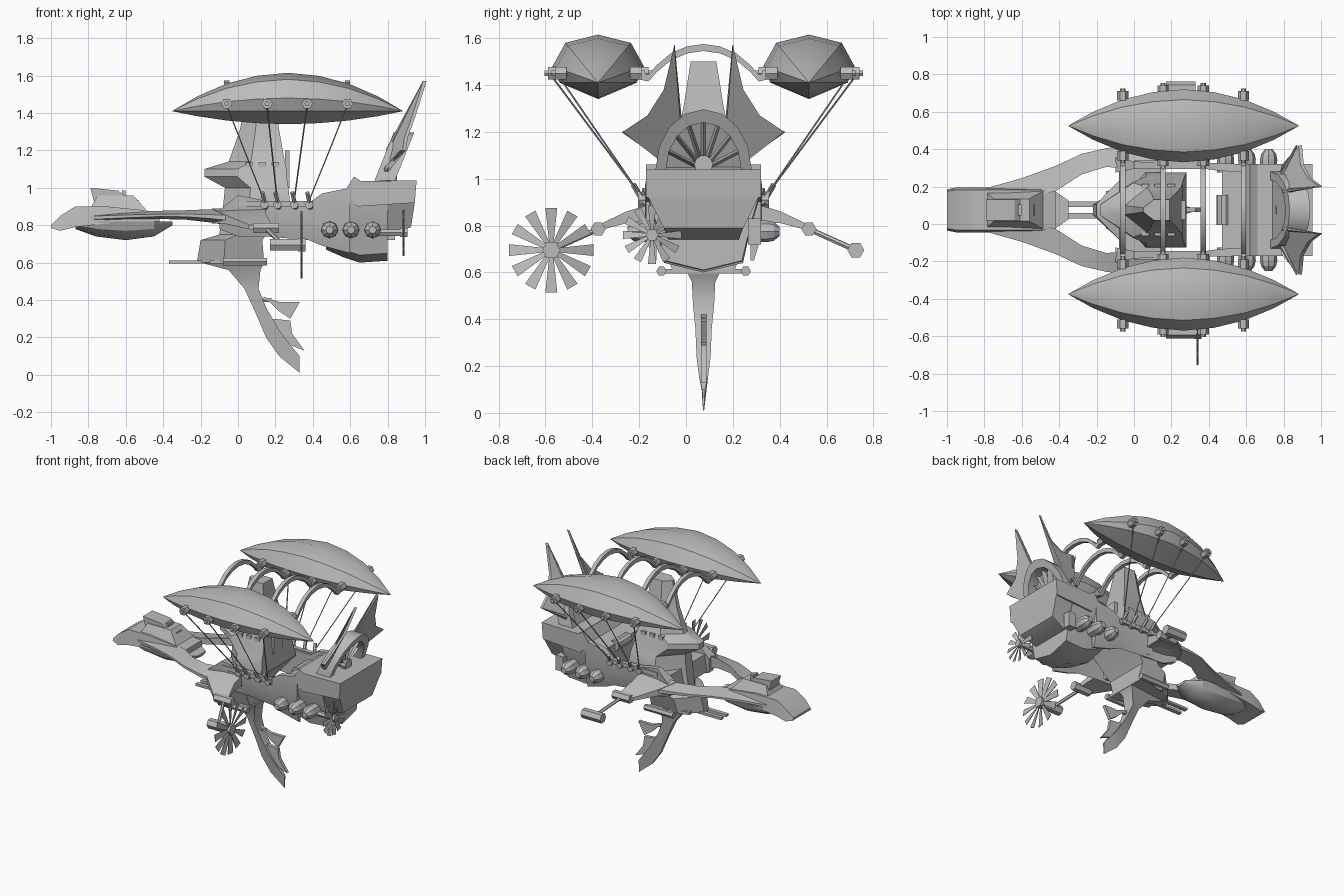
import bpy, bmesh, math
from mathutils import Vector

if "Cube" in bpy.data.objects:
    bpy.data.objects.remove(bpy.data.objects["Cube"])

CY = 0.075  # ship centreline
grey = bpy.data.materials.new("plain grey")
grey.use_nodes = True
grey.diffuse_color = (0.5, 0.5, 0.5, 1)
grey.node_tree.nodes["Principled BSDF"].inputs["Base Color"].default_value = (0.5, 0.5, 0.5, 1)


def mesh(name, verts, faces):
    """Object from points measured off the centreline, with clean normals."""
    me = bpy.data.meshes.new(name)
    me.from_pydata([(x, y + CY, z) for x, y, z in verts], [], faces)
    bm = bmesh.new()
    bm.from_mesh(me)
    bmesh.ops.recalc_face_normals(bm, faces=bm.faces)
    bm.to_mesh(me)
    bm.free()
    me.materials.append(grey)
    ob = bpy.data.objects.new(name, me)
    bpy.context.collection.objects.link(ob)
    return ob


def loft(name, rings):
    """Skin a list of equal rings and cap both ends."""
    n = len(rings[0])
    verts = [v for r in rings for v in r]
    faces = [(i * n + j, i * n + (j + 1) % n, (i + 1) * n + (j + 1) % n, (i + 1) * n + j)
             for i in range(len(rings) - 1) for j in range(n)]
    faces += [tuple(range(n)), tuple(range(len(verts) - n, len(verts)))]
    return mesh(name, verts, faces)


def tube(name, p, q, r, r2=None, n=6):
    p, q = Vector(p), Vector(q)
    d = (q - p).normalized()
    u = d.cross(Vector((0, 0, 1)) if abs(d.z) < 0.9 else Vector((1, 0, 0))).normalized()
    w = d.cross(u)
    ring = lambda c, s: [c + s * (u * math.cos(a) + w * math.sin(a))
                         for a in (2 * math.pi * k / n for k in range(n))]
    return loft(name, [ring(p, r), ring(q, r if r2 is None else r2)])


def slab(name, pts, y, half):
    """Side profile in x and z, extruded across y."""
    return loft(name, [[(x, y + s, z) for x, z in pts] for s in (-half, half)])


def box(name, x, y, z):
    return loft(name, [[(a, y[0], z[0]), (a, y[1], z[0]), (a, y[1], z[1]), (a, y[0], z[1])] for a in x])


def propeller(name, x, y, z, radius):
    tube(name + "_hub", (x - 0.02, y, z), (x + 0.02, y, z), radius * 0.22)
    for k in range(12):
        a = math.pi * k / 6
        c, s = math.cos(a), math.sin(a)
        at = lambda r, t, d: (x + d, y + r * c - t * s, z + r * s + t * c)
        loft(name + "_blade", [[at(r, -t, -.006), at(r, t, .002), at(r, t, .006), at(r, -t, -.002)]
                               for r, t in ((radius * .15, radius * .05), (radius, radius * .14))])


# tower with the flared beak
rings = []
for z, x0, x1, w in ((.6, -.22, .14, .13), (.72, -.2, .13, .17), (.75, -.1, .15, .18), (.9, -.08, .28, .2),
                     (1.0, -.07, .27, .18), (1.06, -.18, .26, .15), (1.1, -.18, .26, .145),
                     (1.14, -.05, .25, .12), (1.31, .01, .22, .085), (1.5, .05, .19, .055)):
    m = x0 + (x1 - x0) * 0.4
    rings.append([(x0, -w * .2, z), (m, -w, z), (x1, -w, z), (x1, w, z), (m, w, z), (x0, w * .2, z)])
loft("tower", rings)
box("tower_door", (.25, .275), (-.05, .05), (1.0, 1.2))
for s in (1, -1):
    for x in (.06, .13, .2):
        box("tower_window", (x - .02, x + .02), (s * .11, s * .14), (1.1, 1.135))

# keel platform, side rollers and swept lower fin
loft("keel_platform", [[(-.15, -.1, z), (.14, -.18, z), (.14, .18, z), (-.15, .1, z)] for z in (.595, .615)])
for s in (1, -1):
    tube("keel_roller", (-.08, s * .18, .605), (.155, s * .18, .605), .022)
    box("keel_prong", (-.37, -.14), (s * .015, s * .045), (.595, .612))
loft("keel_fin", [[(a, -h * .4, b), (c, -h, d), (c, h, d), (a, h * .4, b)] for a, b, c, d, h in (
    (-.2, .6, .14, .6, .07), (-.05, .56, .12, .56, .05), (.035, .46, .11, .46, .045),
    (.09, .34, .15, .36, .035), (.15, .2, .22, .24, .03), (.22, .1, .28, .16, .02), (.33, .01, .33, .1, .006))])
slab("fin_vane", [(.13, .42), (.22, .39), (.33, .39), (.28, .3), (.22, .34), (.18, .38)], 0, .012)
slab("fin_vane", [(.19, .3), (.28, .29), (.29, .22), (.355, .13), (.25, .17), (.19, .24)], 0, .012)
for x, z in ((.11, .4), (.16, .26)):
    tube("vane_pin", (x, 0, z), (x + .07, 0, z), .012)

# open hull sides joined to the stern
for s in (1, -1):
    loft("hull_side", [[(x, s * i, a), (x, s * (o - .03), a), (x, s * o, a + .1), (x, s * o, b), (x, s * i, b)]
                       for x, i, o, a, b in ((-.1, .2, .28, .78, .88), (0, .22, .26, .74, .96), (.15, .22, .25, .74, .93),
                                             (.38, .22, .25, .72, .92), (.45, .21, .25, .69, .97), (.6, .2, .245, .65, 1.0))])
    box("hull_rail", (0, .4), (s * .235, s * .265), (.9, .93))
loft("bow_beam", [[(x, y, z) for x, z in ((-.08, .78), (.14, .76), (.16, .88), (-.06, .9))] for y in (-.23, .23)])
loft("stern_hull", [[(x, 0, a), (x, w * .7, a + .04), (x, w * .85, .8), (x, w, .92), (x, w, b),
                     (x, -w, b), (x, -w, .92), (x, -w * .85, .8), (x, -w * .7, a + .04)]
                    for x, a, b, w in ((.47, .67, .95, .24), (.56, .63, .98, .24), (.65, .6, 1.02, .24), (.8, .61, 1.02, .235))])
slab("stern_castle", [(.57, .98), (.62, 1.06), (.66, 1.035), (.955, 1.04), (.945, .92), (.64, .9)], 0, .245)
loft("stern_counter", [[(.6, -w, z), (x, -w, z), (x, w, z), (.6, w, z)]
                       for z, x, w in ((.92, .945, .235), (.79, .925, .17), (.74, .8, .15))])
tube("deck_roller", (.48, -.08, .93), (.48, .08, .93), .04, n=10)

# stern fan: leaning arch, back plate and radial ribs
lean = lambda x, z: x + (z - 1.04) * .4
arc = [math.pi * k / 8 for k in range(9)]
outline = lambda x, r: [(lean(x, 1.04 + r * math.sin(a) * 1.25), r * math.cos(a), 1.04 + r * math.sin(a) * 1.25) for a in arc]
loft("fan_back", [outline(.74, .19), outline(.77, .19)])
strips = [outline(.73, .205), outline(.84, .205), outline(.84, .16), outline(.73, .16)]
loft("fan_arch", [[st[k] for st in strips] for k in range(9)])
for a in arc:
    u, v = .012 * math.sin(a), .012 * math.cos(a)
    loft("fan_rib", [[(lean(x, z), y + t * u, z - t * v) for x, t in ((.76, -1), (.76, 1), (.76 + h, 0))]
                     for y, z, h in ((r * math.cos(a), 1.04 + r * math.sin(a) * 1.25, h)
                                     for r, h in ((.03, .06), (.17, .04)))])
tube("fan_hub", (.76, 0, 1.06), (.85, 0, 1.06), .04, n=10)
for s in (1, -1):
    # spiked stern sail
    pts = [(.83, .1, 1.26), (.99, .125, 1.57), (.93, .17, 1.38), (.89, .24, 1.27), (.88, .345, 1.2), (.79, .24, 1.12), (.78, .19, 1.08)]
    loft("stern_sail", [[(x + d, s * y, z) for x, y, z in pts] for d in (0, .018)])
    tube("sail_spar", (.8, s * .1, 1.2), (.99, s * .125, 1.57), .012, .002)
    tube("sail_spar", (.79, s * .19, 1.1), (.87, s * .345, 1.2), .012, .004)
    # side pods
    for x in (.49, .605, .72):
        prof = ((.2, .045), (.27, .046), (.3, .04), (.325, .02))
        for (a, ra), (b, rb) in zip(prof, prof[1:]):
            tube("side_pod", (x, s * a, .775), (x, s * b, .775), ra, rb, 8)

# stern drive
box("drive_block", (.78, .84), (.19, .245), (.72, .83))
tube("drive_shaft", (.75, -.22, .76), (.9, -.22, .76), .02)
propeller("stern_propeller", .885, -.22, .76, .125)

# swept arms from the figurehead to the hull, with outriggers
for s in (1, -1):
    loft("wing_arm", [[(x, s * i, z - t), (x, s * o, z - t * .4), (x, s * o, z + t * .2), (x, s * i, z + t)]
                      for x, i, o, z, t in ((-.85, .03, .1, .84, .03), (-.6, .06, .17, .85, .025), (-.42, .1, .235, .855, .022),
                                            (-.28, .19, .3, .855, .025), (-.15, .23, .33, .85, .035), (.0, .22, .35, .84, .05),
                                            (.1, .22, .33, .84, .05))])
    loft("outrigger", [[(a, s * y, z - t), (b, s * y, z - t), (b, s * y, z + t), (a, s * y, z + t)]
                       for y, a, b, z, t in ((.23, -.14, .15, .85, .04), (.33, -.08, .15, .835, .025), (.45, .06, .18, .79, .012))])
    tube("inner_nacelle", (.08, s * .45, .785), (.22, s * .45, .785), .032)
    tube("outrigger_rod", (.15, s * .45, .785), (.24, s * .65, .695), .012)
    tube("outer_nacelle", (.17, s * .65, .695), (.33, s * .65, .695), .036)
propeller("wing_propeller", .34, -.65, .695, .18)

# figurehead: drooping beak plate, rounded belly and raised cabin
loft("beak", [[(x, -w, a), (x, w, a), (x, w * .9, b), (x, -w * .9, b)] for x, a, b, w in (
    (-1, .785, .8, .11), (-.95, .77, .85, .12), (-.87, .79, .9, .12), (-.7, .81, .9, .12), (-.5, .82, .88, .12), (-.42, .82, .86, .11))])
loft("belly", [[(x, w * math.cos(a), .82 + d * math.sin(a)) for a in (math.pi * k / 6 for k in range(7))]
               for x, w, d in ((-.87, .09, -.04), (-.76, .12, -.08), (-.6, .125, -.1), (-.45, .12, -.08), (-.35, .05, -.02))])
slab("head_cabin", [(-.76, .89), (-.79, 1.0), (-.64, .985), (-.56, .92), (-.49, .87)], 0, .055)
loft("cabin_base", [[(a, -w, z), (b, -w, z), (b, w, z), (a, w, z)] for a, b, w, z in ((-.8, -.48, .105, .87), (-.75, -.56, .06, .96))])
for i in range(3):
    x = -.62 + i * .035
    box("cabin_slat", (x, x + .018), (-.03, .03), (.93, .985 - i * .025))

# balloons with nuts, ropes and cleats
stations = ((-.35, .01), (-.22, .38), (-.06, .72), (.1, .92), (.265, 1), (.43, .92), (.59, .72), (.75, .38), (.88, .01))
section = ((0, .205), (.14, .17), (.195, .07), (.165, 0), (0, -.07), (-.165, 0), (-.195, .07), (-.14, .17))
ARCH_X = (-.06, .155, .37, .585)
for s in (1, -1):
    loft("balloon", [[(x, s * .45 + y * k, 1.41 + z * k) for y, z in section] for x, k in stations])
    for x, foot, k in zip(ARCH_X, (.14, .21, .3, .38), (.16, .19, .19, .16)):
        for t in (1, -1):
            y = s * (.45 + t * k)
            tube("balloon_nut", (x, y - .025, 1.45), (x, y + .025, 1.45), .03)
            tube("balloon_pin", (x, y - .04, 1.45), (x, y + .04, 1.45), .014)
        tube("rope", (x, s * (.46 + k), 1.44), (foot, s * .27, .93), .004, n=4)
        tube("cleat", (foot + .01, s * .25, .89), (foot - .01, s * .3, .975), .012)
        tube("cleat_base", (foot, s * .24, .91), (foot, s * .28, .91), .024)

# arched braces between the balloons
half = ((.28, 1.44), (.235, 1.43), (.2, 1.47), (.14, 1.52), (.07, 1.55))
path = [(-y, z) for y, z in half] + [(0, 1.56)] + [(y, z) for y, z in half[::-1]]
for x in ARCH_X:
    loft("arch_brace", [[(x + a, y, z + b) for a, b in ((-.014, -.015), (.014, -.015), (.014, .015), (-.014, .015))]
                        for y, z in path])

# smooth gentle curves, keep hard edges
bpy.ops.object.select_all(action='DESELECT')
for ob in bpy.context.scene.objects:
    if ob.type == 'MESH':
        ob.select_set(True)
        bpy.context.view_layer.objects.active = ob
bpy.ops.object.shade_smooth_by_angle(angle=math.radians(30))
